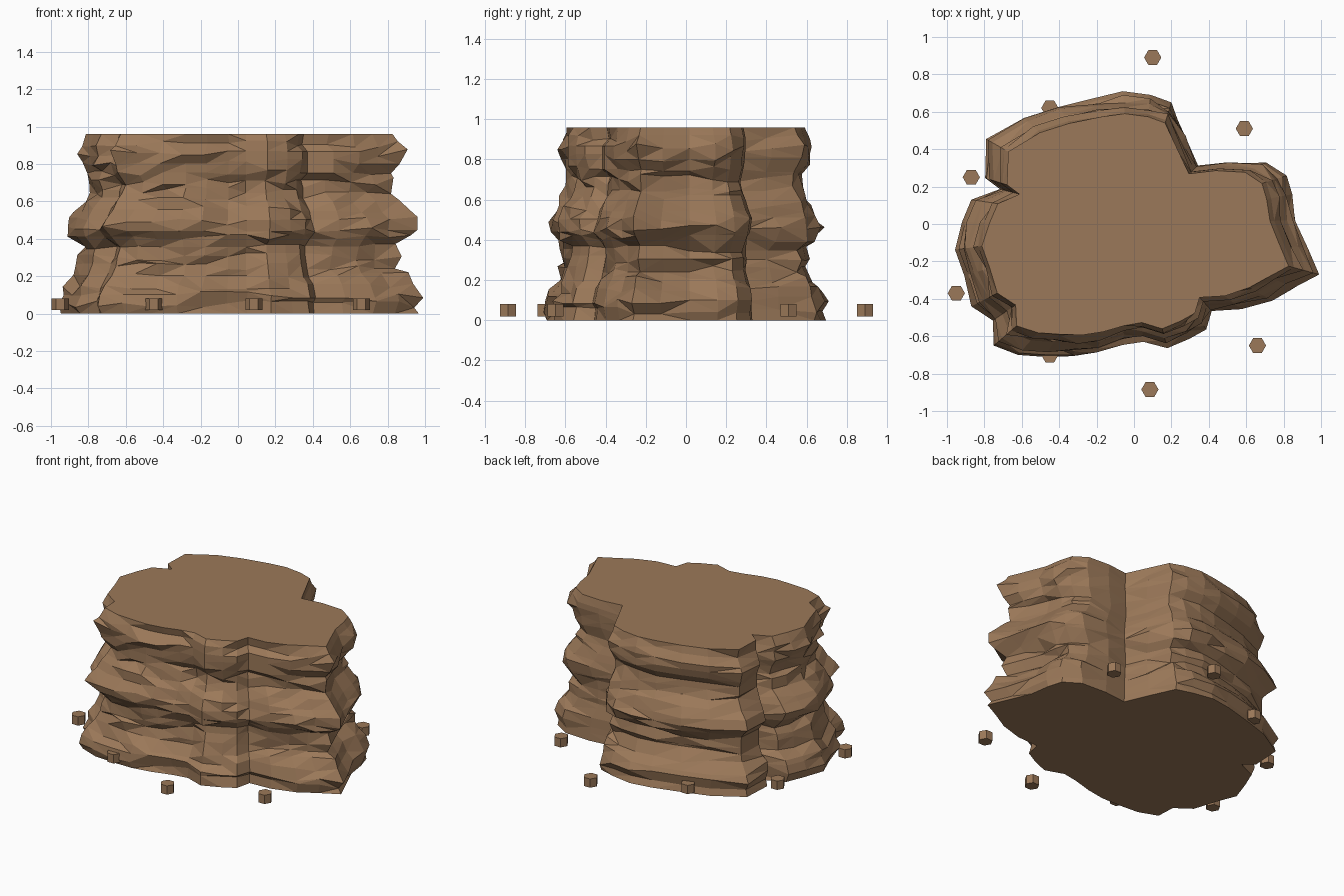
import bpy
import bmesh
import math
import random

random.seed(11)
cube = bpy.data.objects.get("Cube")
if cube:
    bpy.data.objects.remove(cube, do_unlink=True)

rock = bpy.data.materials.new("brown rock")
rock.use_nodes = True
rock_colour = (0.33, 0.19, 0.10, 1)
rock.diffuse_color = rock_colour
rock.node_tree.nodes["Principled BSDF"].inputs["Base Color"].default_value = rock_colour


def make_object(name, bm):
    """Turn a bmesh into a flat shaded rock object."""
    bmesh.ops.recalc_face_normals(bm, faces=bm.faces)
    mesh = bpy.data.meshes.new(name)
    bm.to_mesh(mesh)
    bm.free()
    mesh.materials.append(rock)
    obj = bpy.data.objects.new(name, mesh)
    bpy.context.collection.objects.link(obj)
    return obj


# Foot outline of the cliff, counter-clockwise from the front left corner
outline = [
    (-.75, -.65), (-.62, -.70), (-.48, -.71), (-.33, -.71), (-.20, -.69), (-.06, -.65),
    (.05, -.63), (.18, -.67), (.30, -.62), (.39, -.57), (.42, -.47), (.58, -.46),
    (.74, -.41), (.86, -.34), (.99, -.27), (.93, -.13), (.87, .02), (.85, .16), (.82, .26),
    (.71, .33), (.52, .34), (.35, .32), (.28, .48), (.20, .65), (.09, .69), (-.06, .71),
    (-.21, .69), (-.41, .64), (-.60, .58), (-.80, .46), (-.81, .25), (-.73, .19),
    (-.87, .13), (-.92, .01), (-.97, -.14), (-.92, -.28), (-.87, -.44), (-.76, -.52),
]

# Outline scale at evenly spaced heights: three bulges, narrowing upwards
swell = [.975, .98, .985, .95, .90, .87, .86, .87, .92, .955,
         .94, .90, .86, .82, .825, .86, .88, .89, .845, .835]
height = 0.96
top = len(swell) - 1
step = height / top


def ledge_ring(level):
    """One ragged stratum: runs of neighbouring points share a ledge depth."""
    ring = []
    depth = lift = 0
    for x, y in outline:
        if random.random() < 0.6:
            depth = random.uniform(-0.035, 0.03)
            lift = random.uniform(-0.4, 0.4) * step
        inner = 0 < level < top
        scale = swell[level] + (depth if inner else depth * 0.2)
        scale = min(scale, 1.0)
        z = level * step + (lift if inner else 0)
        ring.append((x * scale, y * scale, z))
    return ring


# Cliff body: stacked strata bridged by quads, closed by flat caps
bm = bmesh.new()
rings = [[bm.verts.new(p) for p in ledge_ring(i)] for i in range(top + 1)]
count = len(outline)
for low, high in zip(rings, rings[1:]):
    for i in range(count):
        j = (i + 1) % count
        bm.faces.new((low[i], low[j], high[j], high[i]))
bm.faces.new(rings[-1])
bm.faces.new(reversed(rings[0]))
sides = [f for f in bm.faces if len(f.verts) == 4]
bmesh.ops.triangulate(bm, faces=sides, quad_method='SHORT_EDGE')
make_object("cliff_body", bm)

# Small six-sided stones scattered round the foot
stones = [(.10, .89), (.59, .51), (-.45, .62), (-.87, .25),
          (-.95, -.37), (-.45, -.70), (.085, -.885), (.66, -.65)]
for number, (x, y) in enumerate(stones, 1):
    bm = bmesh.new()
    bmesh.ops.create_cone(bm, cap_ends=True, segments=6,
                          radius1=0.046, radius2=0.046, depth=0.06)
    # A corner must point along x
    corner = max(bm.verts, key=lambda v: v.co.x)
    turn = -math.atan2(corner.co.y, corner.co.x)
    for v in bm.verts:
        a = math.atan2(v.co.y, v.co.x) + turn
        v.co = (x + 0.046 * math.cos(a), y + 0.046 * math.sin(a), v.co.z + 0.05)
    make_object(f"loose_stone_{number}", bm)
